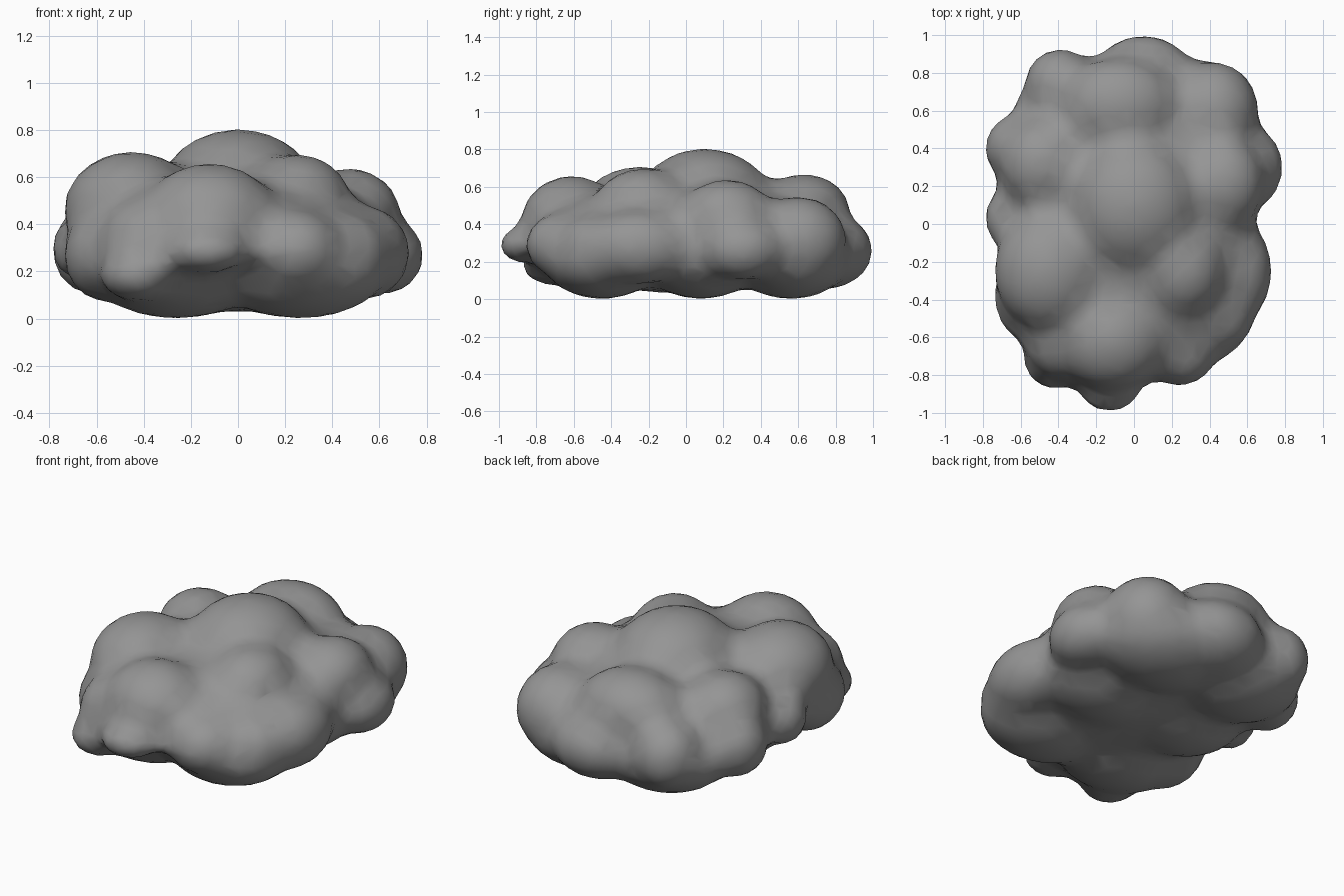
import bpy, bmesh
from mathutils import Matrix

cube = bpy.data.objects.get("Cube")
if cube:
    bpy.data.objects.remove(cube, do_unlink=True)

# Cloud puffs: centre and radii of each rounded lump
CROWN = [
    ((0, .1, .52), (.34, .36, .285)),
    ((-.08, .63, .46), (.31, .25, .21)),
    ((-.45, -.25, .46), (.29, .32, .25)),
    ((.25, -.23, .49), (.23, .26, .21)),
    ((-.12, -.61, .42), (.29, .27, .24)),
    ((-.1, -.67, .45), (.24, .2, .17)),
    ((.47, .22, .44), (.22, .25, .2)),
    ((-.48, .32, .44), (.23, .24, .2)),
]
BACK_RIM = [
    ((.05, .73, .26), (.29, .27, .21)),
    ((-.39, .73, .29), (.19, .2, .2)),
    ((.42, .6, .31), (.24, .26, .24)),
]
LEFT_RIM = [
    ((.61, .3, .27), (.18, .22, .17)),
    ((.53, -.25, .28), (.2, .29, .2)),
    ((.42, -.48, .28), (.22, .2, .18)),
    ((.24, -.64, .29), (.21, .22, .18)),
]
FRONT_RIM = [
    ((-.13, -.85, .29), (.17, .15, .1)),
    ((-.42, -.7, .19), (.17, .18, .12)),
    ((-.36, -.6, .32), (.23, .23, .21)),
]
RIGHT_RIM = [
    ((-.56, -.38, .27), (.18, .24, .2)),
    ((-.62, .4, .29), (.17, .18, .19)),
    ((-.69, .03, .3), (.1, .15, .13)),
]
FILL = .07

bm = bmesh.new()


def puff(centre, radii):
    place = Matrix.Translation(centre) @ Matrix.Diagonal((*radii, 1))
    bmesh.ops.create_icosphere(bm, subdivisions=4, radius=1, matrix=place)


# Core, paired pads of the flat underside, then crown and rims
puff((0, 0, .33), (.64, .82, .3))
for side in (-1, 1):
    for y in (-.45, .08, .56):
        puff((side * .26, y, .22), (.38, .32, .22))
for centre, radii in CROWN + BACK_RIM + LEFT_RIM + FRONT_RIM + RIGHT_RIM:
    puff(centre, radii)

mesh = bpy.data.meshes.new("cloud")
bm.to_mesh(mesh)
bm.free()
cloud = bpy.data.objects.new("cloud", mesh)
bpy.context.collection.objects.link(cloud)


def fuse():
    mod = cloud.modifiers.new("fuse", "REMESH")
    mod.mode = "VOXEL"
    mod.voxel_size = .025


def soften(steps):
    mod = cloud.modifiers.new("soften", "SMOOTH")
    mod.factor = .5
    mod.iterations = steps


def swell(distance):
    mod = cloud.modifiers.new("swell", "DISPLACE")
    mod.mid_level = 0
    mod.strength = distance


# Fuse the puffs, then swell and shrink the skin to fill the creases
fuse()
soften(3)
swell(FILL)
fuse()
soften(6)
swell(-FILL)
fuse()
soften(5)
thin = cloud.modifiers.new("thin", "DECIMATE")
thin.ratio = .12
graph = bpy.context.evaluated_depsgraph_get()
skin = bpy.data.meshes.new_from_object(cloud.evaluated_get(graph))
cloud.modifiers.clear()
cloud.data = skin
skin.shade_smooth()

# Plain grey
grey = bpy.data.materials.new("cloud grey")
grey.use_nodes = True
colour = (.3, .3, .3, 1)
grey.diffuse_color = colour
grey.node_tree.nodes["Principled BSDF"].inputs["Base Color"].default_value = colour
skin.materials.clear()
skin.materials.append(grey)
